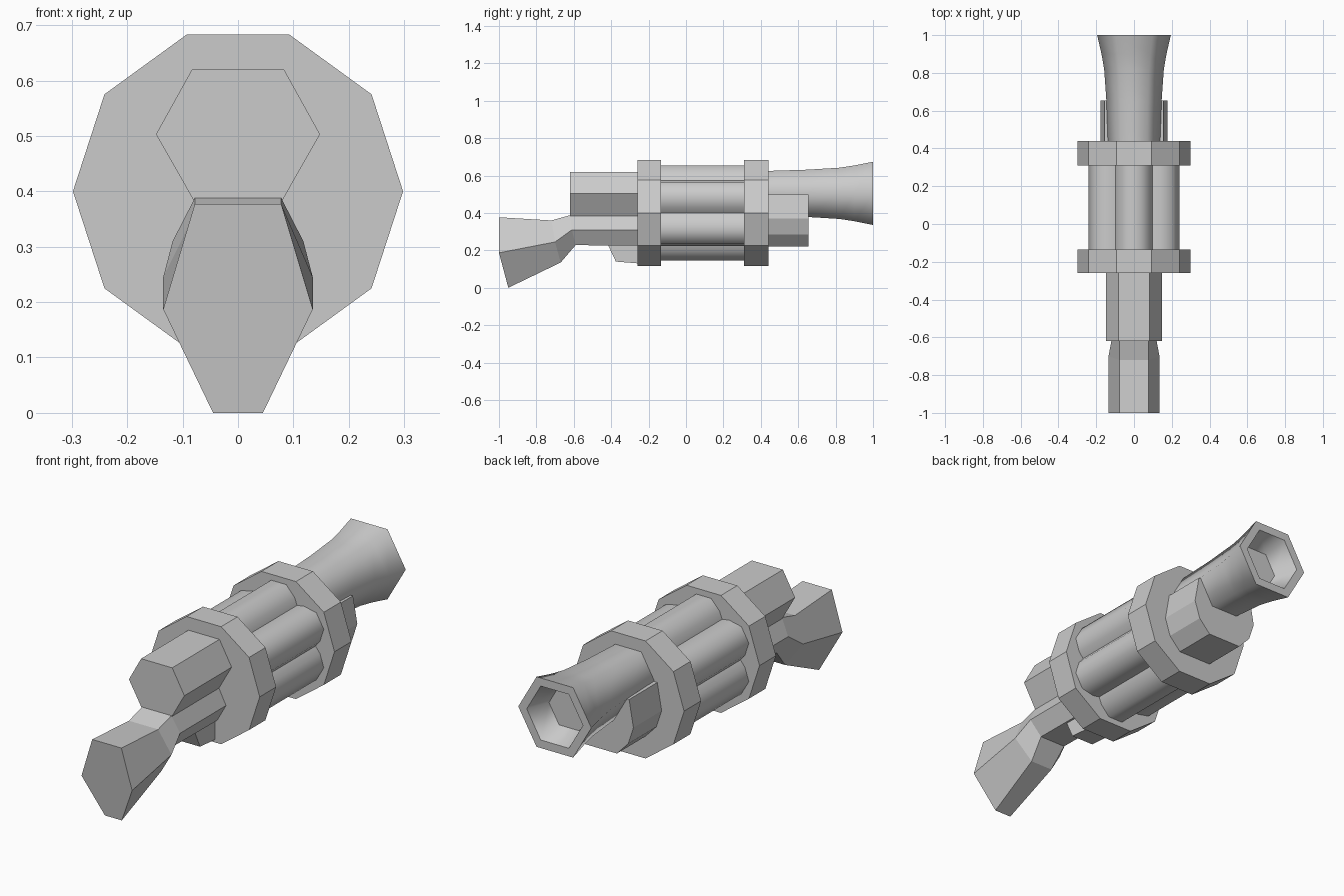
import bpy, bmesh
from math import sin, cos, pi, radians

if "Cube" in bpy.data.objects:
    bpy.data.objects.remove(bpy.data.objects["Cube"])


def loft(name, sections, smooth=None):
    """Skin a list of closed cross-sections and cap both ends."""
    bm = bmesh.new()
    rows = [[bm.verts.new(p) for p in s] for s in sections]
    n = len(rows[0])
    for a, b in zip(rows, rows[1:]):
        for i in range(n):
            j = (i + 1) % n
            bm.faces.new((a[i], a[j], b[j], b[i]))
    bm.faces.new(rows[0])
    bm.faces.new(rows[-1])
    bmesh.ops.recalc_face_normals(bm, faces=bm.faces)
    mesh = bpy.data.meshes.new(name)
    bm.to_mesh(mesh)
    bm.free()
    ob = bpy.data.objects.new(name, mesh)
    bpy.context.collection.objects.link(ob)
    if smooth:
        bpy.ops.object.select_all(action='DESELECT')
        ob.select_set(True)
        bpy.context.view_layer.objects.active = ob
        bpy.ops.object.shade_smooth_by_angle(angle=radians(smooth))
    return ob


def ngon(n, r, y, z):
    """Regular polygon facing y, with a corner on the x axis."""
    return [(r * cos(2 * pi * i / n), y, z + r * sin(2 * pi * i / n)) for i in range(n)]


def mirrored(half):
    """Close a right-hand half section by mirroring it across x = 0."""
    return half + [(-x, y, z) for x, y, z in reversed(half)]


def prism(name, half, y0, y1):
    return loft(name, [mirrored([(x, y, z) for x, z in half]) for y in (y0, y1)])


# End rings
for name, y0, y1 in (("front_ring", -0.26, -0.135), ("rear_ring", 0.31, 0.44)):
    loft(name, [ngon(10, 0.298, y, 0.4) for y in (y0, y1)])

# Six-lobed drum between the rings
lobe = [(0.098, 0.17), (0.085, 0.205), (0.04, 0.255), (-0.04, 0.255), (-0.085, 0.205)]
drum = []
for k in range(6):
    c, s = cos(k * pi / 3), sin(k * pi / 3)
    drum += [(x * c - z * s, 0.4 + x * s + z * c) for x, z in lobe]
loft("lobed_drum", [[(x, y, z) for x, z in drum] for y in (-0.14, 0.32)], 50)

# Hexagonal block above the grip
prism("upper_block", [(0.083, 0.62), (0.148, 0.503), (0.078, 0.38)], -0.62, -0.25)

# Grip that drops and flares towards the front
grip = [
    [(0.078, -1.0, 0.377), (0.135, -1.0, 0.187), (0.045, -0.95, 0.0)],
    [(0.078, -0.72, 0.36), (0.135, -0.70, 0.245), (0.06, -0.67, 0.135)],
    [(0.078, -0.62, 0.388), (0.118, -0.61, 0.31), (0.07, -0.59, 0.228)],
    [(0.078, -0.25, 0.388), (0.118, -0.25, 0.31), (0.07, -0.25, 0.225)],
]
loft("grip", [mirrored(s) for s in grip])

# Small wedge under the grip, against the front ring
wedge = [(-0.42, 0.235), (-0.375, 0.14), (-0.25, 0.13), (-0.25, 0.235)]
loft("under_wedge", [[(x, y, z) for y, z in wedge] for x in (-0.06, 0.06)])

# Flared hexagonal barrel with a recessed mouth
barrel = [(0.138, 0.43), (0.146, 0.65), (0.158, 0.82), (0.172, 0.9),
          (0.195, 1.0), (0.15, 1.0), (0.108, 0.89)]
loft("flared_barrel", [ngon(6, r, y, 0.505) for r, y in barrel], 65)

# Cradle hugging the underside of the barrel
prism("barrel_cradle", [(0.155, 0.5), (0.178, 0.37), (0.15, 0.285), (0.09, 0.222)], 0.43, 0.655)
